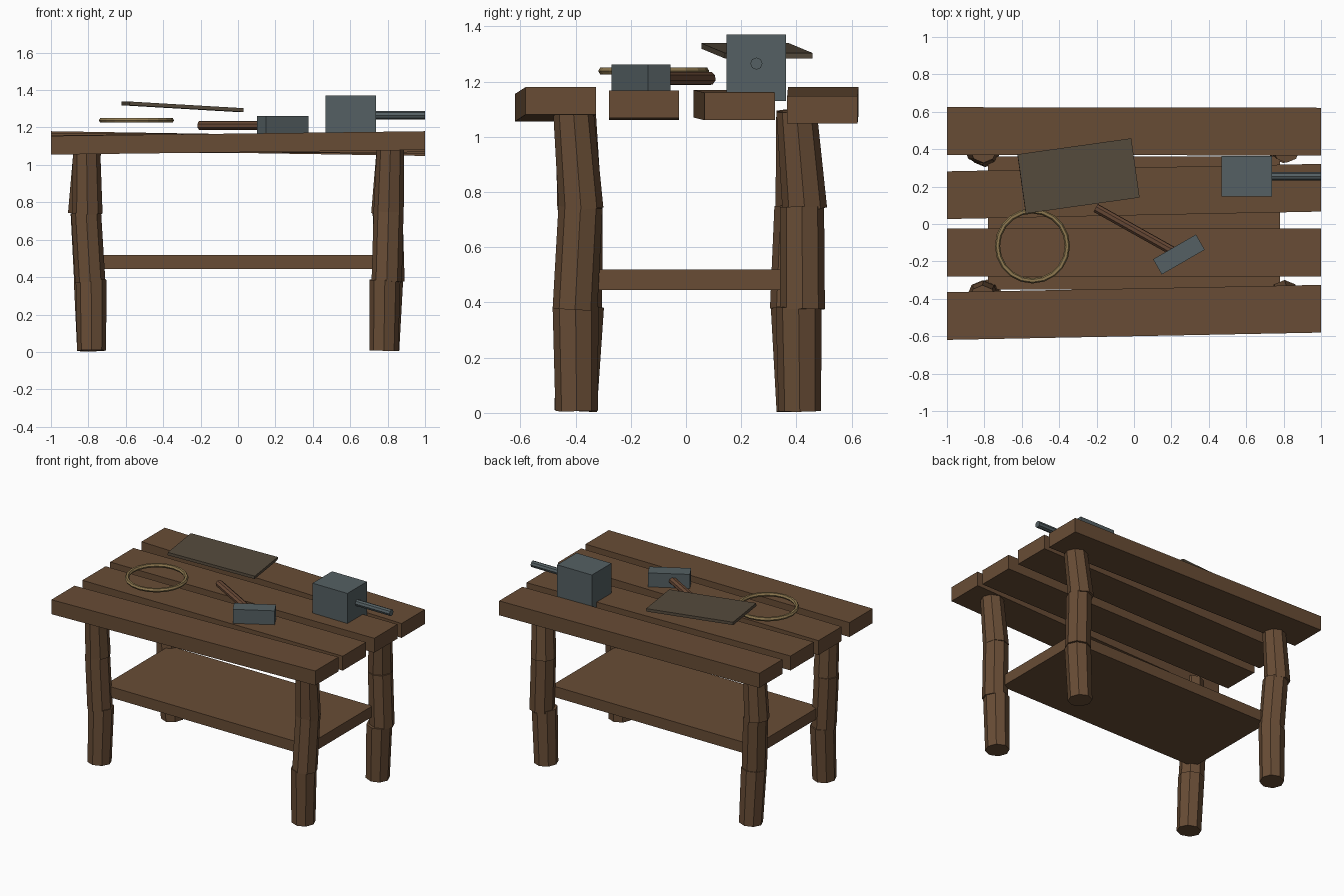
import bpy, bmesh, math
from mathutils import Matrix, Vector

if "Cube" in bpy.data.objects:
    bpy.data.objects.remove(bpy.data.objects["Cube"])


def material(name, rgb):
    m = bpy.data.materials.new(name)
    m.diffuse_color = (*rgb, 1)
    m.use_nodes = True
    m.node_tree.nodes["Principled BSDF"].inputs["Base Color"].default_value = m.diffuse_color
    return m


WOOD = material("brown wood", (0.138, 0.073, 0.036))
HANDLE = material("reddish wood", (0.138, 0.066, 0.036))
METAL = material("slate metal", (0.09, 0.117, 0.125))
BRASS = material("dull brass", (0.27, 0.19, 0.08))
SHEET = material("grey brown sheet", (0.092, 0.070, 0.046))


def finish(name, bm, mat):
    bmesh.ops.recalc_face_normals(bm, faces=bm.faces)
    me = bpy.data.meshes.new(name)
    bm.to_mesh(me)
    bm.free()
    me.materials.append(mat)
    ob = bpy.data.objects.new(name, me)
    bpy.context.collection.objects.link(ob)
    return ob


def box(name, mat, centre, size, yaw=0, pitch=0):
    bm = bmesh.new()
    m = (Matrix.Translation(centre) @ Matrix.Rotation(math.radians(yaw), 4, 'Z')
         @ Matrix.Rotation(math.radians(pitch), 4, 'Y') @ Matrix.Diagonal((*size, 1)))
    bmesh.ops.create_cube(bm, size=1, matrix=m)
    return finish(name, bm, mat)


def add_rod(bm, a, b, r1, r2, sides):
    a, b = Vector(a), Vector(b)
    d = b - a
    # lean the rod without twisting it, so the facets stay aligned
    rot = Vector((0, 0, 1)).rotation_difference(d.normalized()).to_matrix().to_4x4()
    bmesh.ops.create_cone(bm, cap_ends=True, segments=sides, radius1=r1, radius2=r2,
                          depth=d.length, matrix=Matrix.Translation((a + b) / 2) @ rot)


def rod(name, mat, a, b, r, sides):
    bm = bmesh.new()
    add_rod(bm, a, b, r, r, sides)
    return finish(name, bm, mat)


# table top: four slightly crooked planks, (y, z) of centre at the left and right end
planks = [(-0.492, 1.105, -0.453, 1.13), (-0.152, 1.11, -0.152, 1.118),
          (0.154, 1.12, 0.194, 1.11), (0.497, 1.13, 0.494, 1.098)]
for i, (yl, zl, yr, zr) in enumerate(planks):
    bm = bmesh.new()
    bmesh.ops.create_cube(bm, size=1, matrix=Matrix.Diagonal((2, 0.255, 0.1, 1)))
    for v in bm.verts:
        right = v.co.x > 0
        v.co.y += yr if right else yl
        v.co.z += zr if right else zl
    finish(f"top_plank_{i + 1}", bm, WOOD)

# lower shelf
box("shelf", WOOD, (0, 0.005, 0.482), (1.56, 0.71, 0.075))

# legs: three stacked log pieces each, (bottom xy, top xy) per piece
legs = {
    "front_right_leg": [((0.78, -0.396), (0.785, -0.400)),
                        ((0.795, -0.402), (0.805, -0.382)),
                        ((0.805, -0.380), (0.815, -0.408))],
    "back_right_leg": [((0.785, 0.412), (0.80, 0.408)),
                       ((0.81, 0.422), (0.80, 0.420)),
                       ((0.793, 0.430), (0.815, 0.400))],
    "front_left_leg": [((-0.783, -0.400), (-0.785, -0.380)),
                       ((-0.79, -0.385), (-0.812, -0.382)),
                       ((-0.805, -0.385), (-0.81, -0.400))],
    "back_left_leg": [((-0.783, 0.405), (-0.795, 0.39)),
                      ((-0.795, 0.385), (-0.815, 0.40)),
                      ((-0.828, 0.405), (-0.805, 0.40))],
}
heights = [(0.007, 0.385), (0.375, 0.745), (0.738, 1.095)]
radii = [(0.077, 0.083), (0.081, 0.08), (0.081, 0.073)]
for name, pieces in legs.items():
    bm = bmesh.new()
    for (a, b), (z0, z1), (r0, r1) in zip(pieces, heights, radii):
        add_rod(bm, (*a, z0), (*b, z1), r0, r1, 8)
    finish(name, bm, WOOD)

# metal block with its rod
box("metal_block", METAL, (0.603, 0.255, 1.25), (0.268, 0.215, 0.24))
rod("block_rod", METAL, (0.70, 0.255, 1.265), (1.0, 0.255, 1.265), 0.022, 8)

# hammer
box("hammer_head", METAL, (0.24, -0.163, 1.211), (0.265, 0.094, 0.102), yaw=30)
rod("hammer_handle", HANDLE, (-0.205, 0.086, 1.211), (0.22, -0.152, 1.211), 0.025, 8)

# brass hoop
bm = bmesh.new()
N, M, R, r = 20, 6, 0.187, 0.014
rings = []
for i in range(N):
    a = math.tau * i / N
    ring = []
    for j in range(M):
        t = math.tau * j / M
        d = R + r * math.cos(t)
        ring.append(bm.verts.new((-0.543 + d * math.cos(a), -0.117 + d * math.sin(a),
                                  1.238 + r * math.sin(t))))
    rings.append(ring)
for i in range(N):
    p, q = rings[i], rings[(i + 1) % N]
    for j in range(M):
        k = (j + 1) % M
        bm.faces.new((p[j], q[j], q[k], p[k]))
finish("hoop", bm, BRASS)

# tilted sheet
box("sheet", SHEET, (-0.297, 0.257, 1.311), (0.615, 0.32, 0.02), yaw=8, pitch=3.3)
